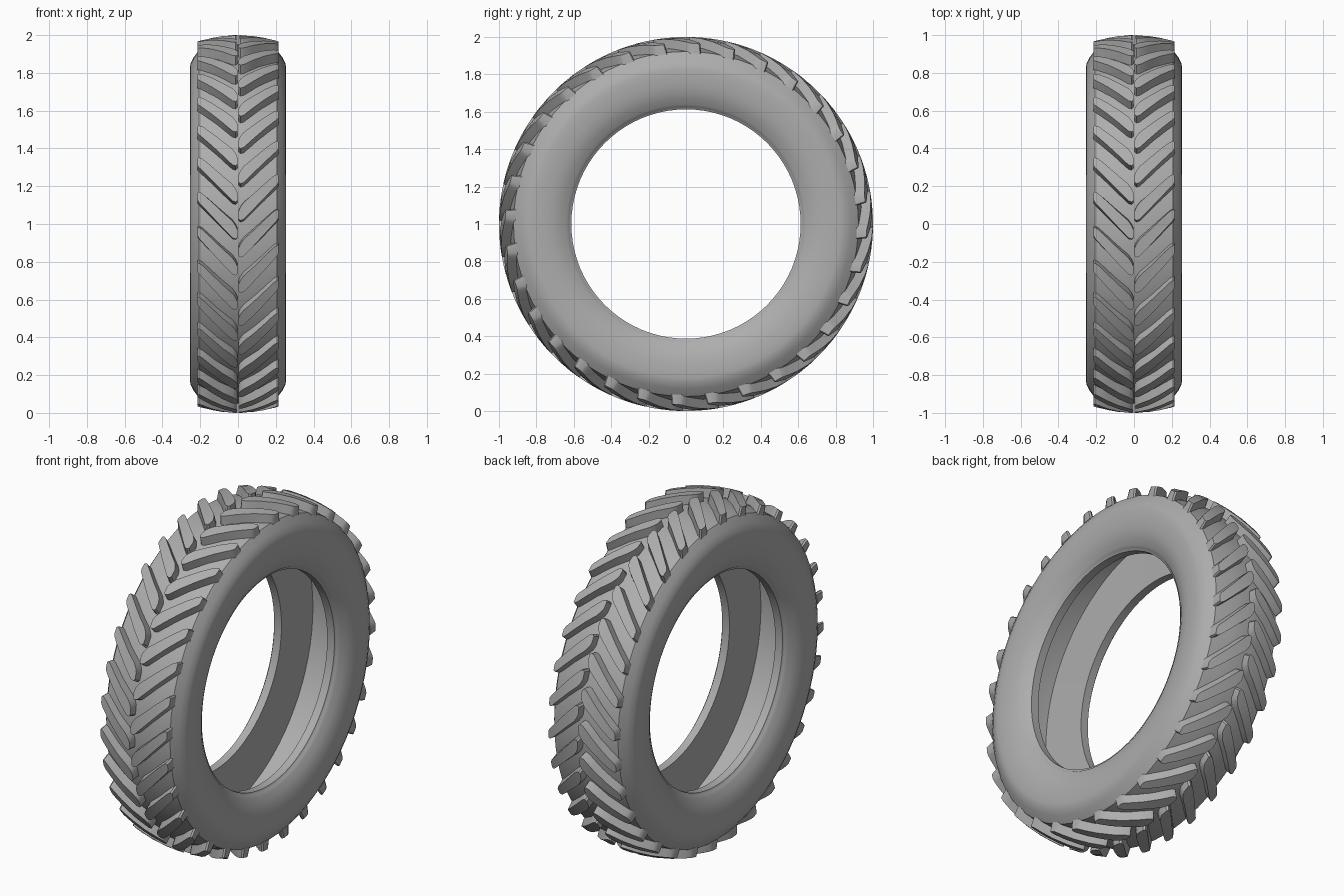
import bpy, bmesh, math

cube = bpy.data.objects.get("Cube")
if cube:
    bpy.data.objects.remove(cube, do_unlink=True)

SEGMENTS = 80
LUGS = 32
PITCH = math.tau / LUGS

rubber = bpy.data.materials.new("grey rubber")
rubber.use_nodes = True
rubber.diffuse_color = (0.42, 0.42, 0.42, 1)
bsdf = rubber.node_tree.nodes["Principled BSDF"]
bsdf.inputs["Base Color"].default_value = rubber.diffuse_color
bsdf.inputs["Roughness"].default_value = 0.8


def on_wheel(x, r, angle):
    """Point at a radius and angle round the axle, angle zero at the front."""
    return (x, -r * math.cos(angle), 1 + r * math.sin(angle))


def finish(bm, name, smooth_angle):
    bmesh.ops.recalc_face_normals(bm, faces=bm.faces)
    mesh = bpy.data.meshes.new(name)
    bm.to_mesh(mesh)
    bm.free()
    mesh.materials.append(rubber)
    obj = bpy.data.objects.new(name, mesh)
    bpy.context.collection.objects.link(obj)
    bpy.ops.object.select_all(action="DESELECT")
    obj.select_set(True)
    bpy.context.view_layer.objects.active = obj
    bpy.ops.object.shade_smooth_by_angle(angle=math.radians(smooth_angle))


def bridge(bm, a, b):
    for i in range(len(a)):
        j = (i + 1) % len(a)
        bm.faces.new((a[i], a[j], b[j], b[i]))


# Hollow carcass: half section (x, radius) from tread centre to cavity centre
outer = [(0, .95), (.11, .942), (.206, .922), (.235, .882), (.251, .85),
         (.255, .825), (.255, .79), (.252, .745), (.244, .705), (.23, .668),
         (.213, .64), (.206, .628), (.2, .624), (.195, .613)]
inner = [(.148, .613), (.142, .895), (0, .905)]
half = outer + inner
section = half + [(-x, r) for x, r in reversed(half) if x > 0]

bm = bmesh.new()
rings = [[bm.verts.new(on_wheel(x, r, k * math.tau / SEGMENTS)) for x, r in section]
         for k in range(SEGMENTS)]
for k in range(SEGMENTS):
    bridge(bm, rings[k], rings[(k + 1) % SEGMENTS])
finish(bm, "tyre_carcass", 35)

# Slanted tread lug: stations of (x, lower edge, upper edge) along its length
stations = [(.003, .012, .06), (.012, .002, .082), (.03, .008, .108), (.08, .06, .153),
            (.14, .125, .211), (.188, .178, .257), (.206, .198, .268), (.215, .215, .262)]
DRAFT = .005


def add_lug(bm, side, angle):
    loops = []
    for x, low, high in stations:
        edge = (x / .215) ** 2
        top = 1 - .034 * edge
        base = .94 - .027 * edge
        corners = [(base, low - DRAFT), (top, low + DRAFT),
                   (top, high - DRAFT), (base, high + DRAFT)]
        loops.append([bm.verts.new(on_wheel(side * x, r, angle + s)) for r, s in corners])
    for a, b in zip(loops, loops[1:]):
        bridge(bm, a, b)
    bm.faces.new(loops[0])
    bm.faces.new(loops[-1])


# Two rows of lugs, staggered by half a pitch
for side, name, start in ((1, "left_tread_lugs", .11 - PITCH / 2),
                          (-1, "right_tread_lugs", .11)):
    bm = bmesh.new()
    for k in range(LUGS):
        add_lug(bm, side, start + k * PITCH)
    finish(bm, name, 30)
